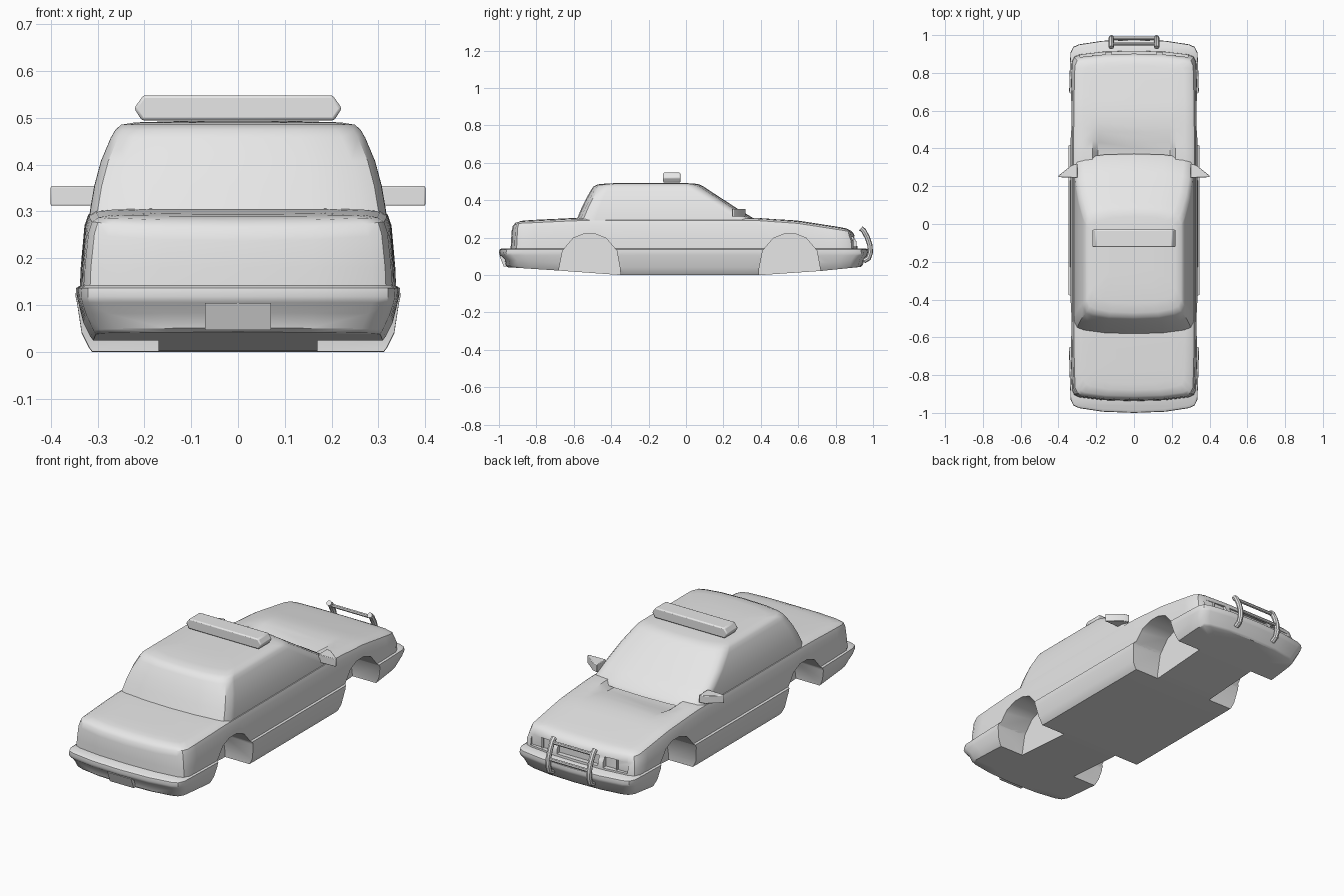
import bpy, bmesh, math

cube = bpy.data.objects.get("Cube")
if cube:
    bpy.data.objects.remove(cube)

paint = bpy.data.materials.new("light_grey_paint")
paint.use_nodes = True
GREY = (0.8, 0.8, 0.8, 1)
paint.diffuse_color = GREY
paint.node_tree.nodes["Principled BSDF"].inputs["Base Color"].default_value = GREY


def make(name, verts, faces, bevel=0):
    bm = bmesh.new()
    vs = [bm.verts.new(v) for v in verts]
    for f in faces:
        bm.faces.new([vs[i] for i in f])
    bmesh.ops.remove_doubles(bm, verts=bm.verts, dist=0.0005)
    bmesh.ops.recalc_face_normals(bm, faces=bm.faces)
    mesh = bpy.data.meshes.new(name)
    bm.to_mesh(mesh)
    bm.free()
    mesh.materials.append(paint)
    ob = bpy.data.objects.new(name, mesh)
    bpy.context.collection.objects.link(ob)
    if bevel:
        mod = ob.modifiers.new("soft_edges", "BEVEL")
        mod.width, mod.segments = bevel, 2
    return ob


def prism(name, outline, axis, lo, hi, bevel=0):
    """Extrude a 2D outline along an axis."""
    def place(p, d):
        c = list(p)
        c.insert(axis, d)
        return c
    n = len(outline)
    verts = [place(p, d) for d in (lo, hi) for p in outline]
    faces = [[i, (i + 1) % n, (i + 1) % n + n, i + n] for i in range(n)]
    faces += [list(range(n)), list(range(n, 2 * n))]
    return make(name, verts, faces, bevel)


def box(name, x, y, z, bevel=0):
    return prism(name, [(x[0], y[0]), (x[1], y[0]), (x[1], y[1]), (x[0], y[1])], 2, *z, bevel)


def interp(points, y):
    for (a, za), (b, zb) in zip(points, points[1:]):
        if y <= b:
            return za + (zb - za) * max(0, (y - a) / (b - a))
    return points[-1][1]


def half_outline(w, rear, front, r, bow):
    """Half of a rounded rectangle, from rear centre to front centre."""
    end = [(0, 0), (w * .5, bow * .25), (w - r, bow), (w - r * .3, bow + r * .3)]
    a, b = rear + bow + r, front - bow - r
    pts = [(x, rear + d) for x, d in end]
    pts += [(w, a + (b - a) * i / 28) for i in range(29)]
    return pts + [(x, front - d) for x, d in reversed(end)]


def loft(name, layers, r, bow):
    """Stack outlines; each layer is (half width, rear, front, height rule)."""
    verts, faces = [], []
    for w, rear, front, height in layers:
        half = half_outline(w, rear, front, min(r, w * .4), bow)
        half = [(x * (1 - .045 * abs(y) ** 4), y, height(x, y)) for x, y in half]
        n = len(half)
        verts += half + [(-x, y, z) for x, y, z in half]
    for k in range(len(layers) - 1):
        for side in (0, n):
            a = 2 * n * k + side
            faces += [[a + i, a + i + 1, a + i + 1 + 2 * n, a + i + 2 * n] for i in range(n - 1)]
    for a in (0, 2 * n * (len(layers) - 1)):
        for i in range(n - 1):
            if i == 0:
                faces.append([a, a + 1, a + n + 1])
            elif i == n - 2:
                faces.append([a + i, a + i + 1, a + n + i])
            else:
                faces.append([a + i, a + i + 1, a + n + i + 1, a + n + i])
    return make(name, verts, faces)


def flat(z):
    return lambda x, y: z


UNDERSIDE = [(-1, .045), (-.68, .024), (-.35, 0), (.4, 0), (.72, .022), (1, .05)]
SHOULDER = [(-.935, .27), (-.9, .288), (-.58, .303), (.36, .305), (.6, .288), (.87, .246), (.915, .222)]


def floor(lift):
    return lambda x, y: interp(UNDERSIDE, y) + lift


def top(drop, cowl=0):
    def height(x, y):
        dip = cowl * min(1, max(0, 1 - (y - .37) / .14)) if y > .2 else 0
        return interp(SHOULDER, y) - drop - dip
    return height


# Sills and wraparound bumpers
lower = loft("sills_and_bumpers", [
    (.20, -.93, .90, floor(0)),
    (.312, -.955, .935, floor(0)),
    (.318, -.965, .945, floor(.008)),
    (.334, -.972, .955, floor(.04)),
    (.344, -.995, .972, flat(.105)),
    (.347, -1.0, .976, flat(.118)),
    (.346, -.998, .974, flat(.136)),
    (.335, -.985, .96, flat(.143))], .045, .025)

# Bonnet, doors and boot
upper = loft("main_body", [
    (.338, -.938, .918, flat(.13)),
    (.336, -.936, .915, flat(.18)),
    (.328, -.932, .905, top(.035)),
    (.32, -.926, .898, top(.012)),
    (.305, -.912, .885, top(.003)),
    (.27, -.88, .86, top(-.001)),
    (.22, -.85, .84, top(-.002)),
    (.19, -.83, .82, top(-.003, .04))], .04, .02)

# Cabin with windows and roof
cabin = loft("cabin", [
    (.318, -.59, .372, flat(.285)),
    (.316, -.582, .362, flat(.303)),
    (.307, -.56, .275, flat(.355)),
    (.293, -.535, .195, flat(.407)),
    (.272, -.507, .118, flat(.457)),
    (.262, -.495, .093, flat(.474)),
    (.25, -.47, .07, flat(.485)),
    (.22, -.42, .04, flat(.49)),
    (.12, -.32, -.05, flat(.493))], .05, .02)

# Wheel wells and headlamp pockets
ARCH = [(-.168, -.05), (-.165, .03), (-.145, .13), (-.088, .197), (-.03, .22),
        (.03, .22), (.088, .197), (.145, .13), (.163, .03), (.166, -.05)]
cutters = []
for s in (-1, 1):
    for y in (-.515, .555):
        outline = [(y + a, z) for a, z in ARCH]
        cutters.append(prism("wheel_well_cutter", outline, 0, *sorted((s * .17, s * .5))))
    cutters.append(box("headlamp_cutter", sorted((s * .15, s * .285)), (.885, 1), (.152, .205)))
cutters.append(box("grille_cutter", (-.12, .12), (.89, 1), (.155, .205)))
for ob in (lower, upper):
    for c in cutters:
        if ob is lower and "well" not in c.name:
            continue
        mod = ob.modifiers.new("cut", "BOOLEAN")
        mod.operation, mod.solver, mod.object = "DIFFERENCE", "EXACT", c
    bpy.context.view_layer.objects.active = ob
    for mod in list(ob.modifiers):
        bpy.ops.object.modifier_apply(modifier=mod.name)
for c in cutters:
    bpy.data.objects.remove(c)

# Lamp dividers inside the pockets
for s, side in ((1, "left"), (-1, "right")):
    box(side + "_lamp_divider", sorted((s * .215, s * .222)), (.87, .895), (.152, .205))
    # Door mirror
    prism(side + "_mirror", [(s * .30, .245), (s * .40, .248), (s * .40, .256), (s * .33, .312), (s * .30, .32)],
          2, .312, .354, .003)

# Roof light bar
prism("light_bar", [(-.222, .52), (-.202, .548), (.202, .548), (.222, .52), (.205, .494), (-.205, .494)],
      1, -.122, -.03, .006)

# Rear number plate
prism("number_plate", [(-.998, .104), (-.975, .047), (-.95, .047), (-.95, .104)], 0, -.07, .07)


def tube(name, points, radius):
    cu = bpy.data.curves.new(name, "CURVE")
    cu.dimensions = "3D"
    cu.bevel_depth, cu.bevel_resolution, cu.use_fill_caps = radius, 2, True
    sp = cu.splines.new("POLY")
    sp.points.add(len(points) - 1)
    for p, co in zip(sp.points, points):
        p.co = (*co, 1)
    cu.materials.append(paint)
    ob = bpy.data.objects.new(name, cu)
    bpy.context.collection.objects.link(ob)
    bpy.ops.object.select_all(action="DESELECT")
    ob.select_set(True)
    bpy.context.view_layer.objects.active = ob
    bpy.ops.object.convert(target="MESH")


# Push bar on the nose
BAR = [(.935, .25), (.95, .237), (.97, .2), (.983, .16), (.986, .12), (.976, .09), (.95, .075)]
for s, side in ((1, "left"), (-1, "right")):
    tube(side + "_push_bar_upright", [(s * .12, y, z) for y, z in BAR], .014)
for label, y, z in (("upper", .953, .232), ("lower", .983, .155)):
    tube(label + "_push_bar_rail", [(-.12, y, z), (.12, y, z)], .009)

# Smooth shading with crisp creases
bpy.ops.object.select_all(action="DESELECT")
for ob in bpy.context.scene.objects:
    if ob.type == "MESH":
        ob.select_set(True)
        bpy.context.view_layer.objects.active = ob
bpy.ops.object.shade_smooth_by_angle(angle=math.radians(35))
